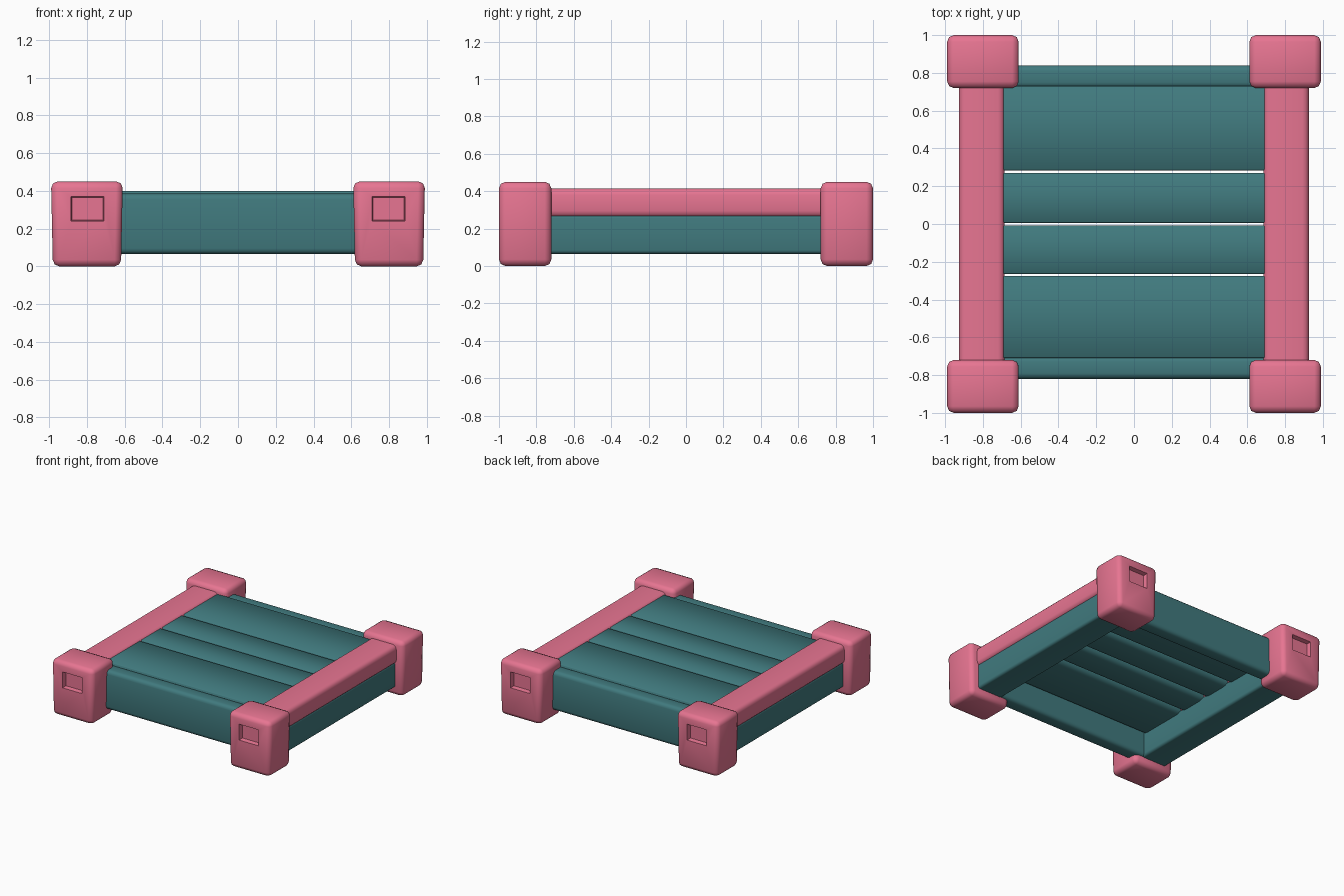
import bpy, bmesh
from mathutils import Vector

if "Cube" in bpy.data.objects:
    bpy.data.objects.remove(bpy.data.objects["Cube"])


def material(name, rgb):
    m = bpy.data.materials.new(name)
    m.diffuse_color = (*rgb, 1)
    m.use_nodes = True
    m.node_tree.nodes["Principled BSDF"].inputs["Base Color"].default_value = m.diffuse_color
    return m


PINK = material("rose_pink", (0.81, 0.18, 0.29))
TEAL = material("dark_teal", (0.052, 0.195, 0.21))


def finish(bm, name, mat):
    bmesh.ops.recalc_face_normals(bm, faces=bm.faces)
    me = bpy.data.meshes.new(name)
    bm.to_mesh(me)
    bm.free()
    me.materials.append(mat)
    ob = bpy.data.objects.new(name, me)
    bpy.context.collection.objects.link(ob)
    bpy.ops.object.select_all(action='DESELECT')
    ob.select_set(True)
    bpy.context.view_layer.objects.active = ob
    bpy.ops.object.shade_smooth_by_angle(angle=1.0)
    return ob


def box(x, y, z):
    """Box between the given (low, high) ranges."""
    bm = bmesh.new()
    bmesh.ops.create_cube(bm, size=1)
    for v in bm.verts:
        v.co = Vector([r[0] if c < 0 else r[1] for c, r in zip(v.co, (x, y, z))])
    return bm


def round_long_edges(bm, axis, offset, segments, keep=lambda e: True):
    edges = [e for e in bm.edges
             if abs((e.verts[0].co - e.verts[1].co)[axis]) > 1 and keep(e)]
    bmesh.ops.bevel(bm, geom=edges, offset=offset, segments=segments,
                    profile=0.5, affect='EDGES')


def beam(name, mat, x, y, z, axis, bevel, segments=3):
    """Beam whose long edges, along the given axis, are rounded."""
    bm = box(x, y, z)
    round_long_edges(bm, axis, bevel, segments)
    return finish(bm, name, mat)


def plank(name, y):
    """Deck plank with crisp top edges and heavily rounded lower edges."""
    bm = box((-0.72, 0.72), y, (0.25, 0.40))
    round_long_edges(bm, 0, 0.045, 3, lambda e: e.verts[0].co.z < 0.3)
    round_long_edges(bm, 0, 0.006, 1, lambda e: e.verts[0].co.z > 0.399)
    return finish(bm, name, TEAL)


def corner_block(name, sx, sy):
    """Chamfered block, slightly narrower at the foot, with a square socket."""
    bm = box((0.61, 0.99), (0.72, 1.0), (0.0, 0.45))
    for v in bm.verts:
        if v.co.z < 0.1:
            v.co.x = 0.8 + (v.co.x - 0.8) * 0.95
    bmesh.ops.bevel(bm, geom=bm.edges[:], offset=0.035, segments=2,
                    profile=0.5, affect='EDGES')
    # socket in the outward end face
    bm.normal_update()
    face = max(bm.faces, key=lambda f: f.normal.y * f.calc_area())
    bmesh.ops.inset_individual(bm, faces=[face], thickness=0.03)
    mid = face.calc_center_median()
    for v in face.verts:
        v.co.x = 0.71 if v.co.x < mid.x else 0.885
        v.co.z = 0.24 if v.co.z < mid.z else 0.37
    bmesh.ops.inset_individual(bm, faces=[face], thickness=0.008, depth=-0.035)
    for v in bm.verts:
        v.co.x *= sx
        v.co.y *= sy
    finish(bm, name, PINK)


for sx, side in ((-1, "left"), (1, "right")):
    for sy, end in ((-1, "front"), (1, "back")):
        corner_block(f"corner_block_{end}_{side}", sx, sy)
    # top rail with the lower beam under it
    beam(f"side_rail_{side}", PINK, sorted((sx * 0.685, sx * 0.927)),
         (-0.78, 0.78), (0.26, 0.415), 1, 0.035)
    beam(f"side_beam_{side}", TEAL, sorted((sx * 0.685, sx * 0.915)),
         (-0.78, 0.78), (0.065, 0.275), 1, 0.02)

# narrow end beams between the blocks
beam("front_beam", TEAL, (-0.74, 0.74), (-0.82, -0.70), (0.065, 0.385), 0, 0.03)
beam("back_beam", TEAL, (-0.74, 0.74), (0.72, 0.84), (0.065, 0.385), 0, 0.03)

# deck planks separated by narrow gaps
for i, span in enumerate(((-0.71, -0.275), (-0.265, -0.008),
                          (0.006, 0.27), (0.284, 0.73))):
    plank(f"deck_plank_{i + 1}", span)
